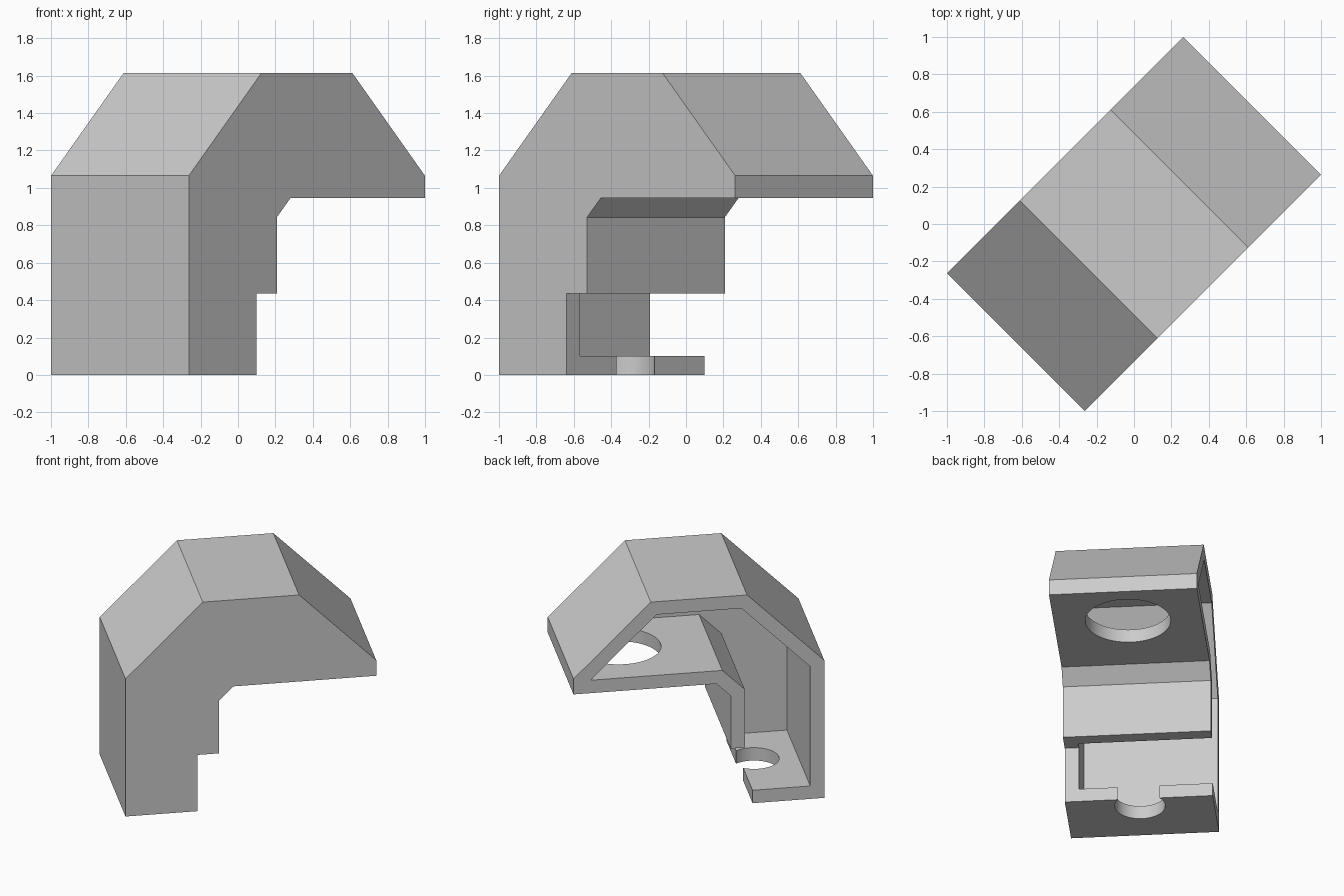
import bpy
import bmesh
import math
from mathutils import Matrix

if "Cube" in bpy.data.objects:
    bpy.data.objects.remove(bpy.data.objects["Cube"], do_unlink=True)

TURN = Matrix.Rotation(math.radians(45), 4, 'Z')
HALF_WIDTH = 0.521

grey = bpy.data.materials.new("plain_grey")
grey.use_nodes = True
colour = (0.6, 0.6, 0.6, 1)
grey.diffuse_color = colour
grey.node_tree.nodes["Principled BSDF"].inputs["Base Color"].default_value = colour


def finish(bm, name):
    bmesh.ops.recalc_face_normals(bm, faces=bm.faces)
    bm.transform(TURN)
    mesh = bpy.data.meshes.new(name)
    bm.to_mesh(mesh)
    bm.free()
    mesh.materials.append(grey)
    obj = bpy.data.objects.new(name, mesh)
    bpy.context.collection.objects.link(obj)
    return obj


def prism(name, profile, y0, y1):
    """Side profile (length, height) extruded across the width."""
    bm = bmesh.new()
    face = bm.faces.new([bm.verts.new((u, y0, z)) for u, z in profile])
    new = bmesh.ops.extrude_face_region(bm, geom=[face])["geom"]
    verts = [v for v in new if isinstance(v, bmesh.types.BMVert)]
    bmesh.ops.translate(bm, verts=verts, vec=(0, y1 - y0, 0))
    return finish(bm, name)


def cylinder(name, u, radius, z0, z1):
    bm = bmesh.new()
    bmesh.ops.create_cone(bm, cap_ends=True, segments=64, radius1=radius,
                          radius2=radius, depth=z1 - z0,
                          matrix=Matrix.Translation((u, 0, (z0 + z1) / 2)))
    return finish(bm, name)


# Outer housing silhouette
housing = prism("bracket_housing", [
    (-0.893, 0), (-0.382, 0), (-0.382, 0.435), (-0.227, 0.435),
    (-0.227, 0.843), (-0.125, 0.945), (0.893, 0.945), (0.893, 1.065),
    (0.343, 1.615), (-0.343, 1.615), (-0.893, 1.065)],
    -HALF_WIDTH, HALF_WIDTH)

# Hollow, open on one side, leaving walls 0.1 thick
cavity = prism("cavity_cutter", [
    (-0.793, 0.1), (-0.327, 0.1), (-0.327, 0.885), (-0.167, 1.045),
    (0.772, 1.045), (0.302, 1.515), (-0.302, 1.515), (-0.793, 1.024)],
    -HALF_WIDTH + 0.1, HALF_WIDTH + 0.1)

# Round hole in the shelf and open-edged hole in the foot
shelf_hole = cylinder("shelf_hole_cutter", 0.482, 0.3, 0.8, 1.06)
foot_hole = cylinder("foot_hole_cutter", -0.484, 0.177, -0.1, 0.2)

bpy.ops.object.select_all(action='DESELECT')
housing.select_set(True)
bpy.context.view_layer.objects.active = housing
for cutter in (cavity, shelf_hole, foot_hole):
    cutter.hide_render = True
    mod = housing.modifiers.new(cutter.name, 'BOOLEAN')
    mod.operation = 'DIFFERENCE'
    mod.solver = 'EXACT'
    mod.object = cutter
    bpy.ops.object.modifier_apply(modifier=mod.name)
    bpy.data.objects.remove(cutter, do_unlink=True)

bpy.ops.object.shade_smooth_by_angle(angle=math.radians(30))
